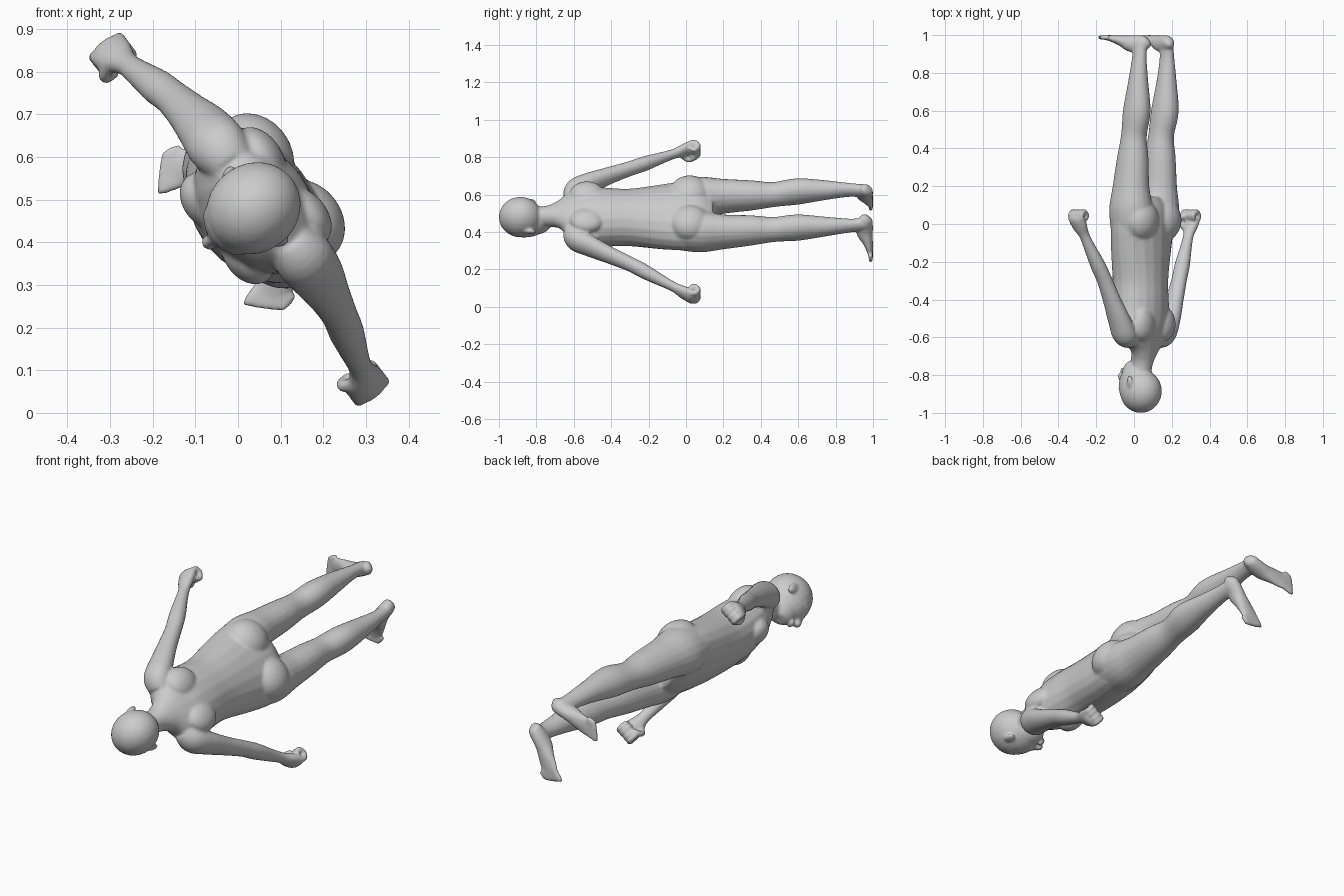
import bpy, bmesh, math
from mathutils import Vector, Matrix

# Body space: x = person's left, y = facing direction, z = towards the feet
bm = bmesh.new()
SEG = 20


def catmull(p, steps=5):
    p = [Vector(q) for q in p]
    out = []
    for i in range(len(p) - 1):
        a, b, c, d = p[max(i - 1, 0)], p[i], p[i + 1], p[min(i + 2, len(p) - 1)]
        for k in range(steps):
            t = k / steps
            out.append(0.5 * (2 * b + (c - a) * t + (2 * a - 5 * b + 4 * c - d) * t * t
                              + (3 * b - a - 3 * c + d) * t ** 3))
    return out + [p[-1]]


def tube(rows, sides=(1,), ref=(0, 1, 0)):
    """Loft of ellipses; each row is x, y, z, half width, half depth."""
    rows = catmull(rows)
    cen = [Vector(r[:3]) for r in rows]
    for s in sides:
        rings = []
        for i, r in enumerate(rows):
            t = (cen[min(i + 1, len(cen) - 1)] - cen[max(i - 1, 0)]).normalized()
            u = Vector(ref).cross(t).normalized()
            v = t.cross(u)
            ring = []
            for k in range(SEG):
                g = 2 * math.pi * k / SEG
                q = cen[i] + u * r[3] * math.cos(g) + v * r[4] * math.sin(g)
                ring.append(bm.verts.new((q.x * s, q.y, q.z)))
            rings.append(ring)
        for a, b in zip(rings, rings[1:]):
            for k in range(SEG):
                j = (k + 1) % SEG
                bm.faces.new((a[k], a[j], b[j], b[k]))
        bm.faces.new(rings[0])
        bm.faces.new(rings[-1])


def blob(c, r, sides=(1,), tilt=0):
    for s in sides:
        m = (Matrix.Translation((c[0] * s, c[1], c[2])) @ Matrix.Rotation(tilt * s, 4, 'Z')
             @ Matrix.Diagonal((*r, 1)))
        bmesh.ops.create_uvsphere(bm, u_segments=24, v_segments=16, radius=1, matrix=m)


BOTH = (1, -1)

# Torso and neck
tube([(0, -.03, .15, .10, .08), (0, -.025, .09, .20, .115), (0, -.02, 0, .212, .13),
      (0, -.01, -.12, .195, .137), (0, -.005, -.3, .163, .138), (0, -.01, -.43, .168, .135),
      (0, -.02, -.54, .178, .118), (0, -.03, -.62, .155, .085), (0, -.03, -.67, .09, .064),
      (0, -.015, -.73, .058, .06), (0, 0, -.82, .055, .058)])
# Buttocks, chest and shoulder blades
blob((.098, -.085, .02), (.105, .088, .11), BOTH)
blob((.08, .07, -.45), (.075, .055, .075), BOTH)
blob((.09, -.095, -.53), (.075, .05, .09), BOTH)

# Head: skull, face and jaw
blob((0, -.008, -.885), (.105, .115, .115))
tube([(0, .02, -.9, .09, .09), (0, .022, -.85, .087, .096), (0, .03, -.79, .074, .085),
      (0, .05, -.75, .05, .06), (0, .06, -.732, .03, .035)])
# Nose, brow, lips and ears
tube([(0, .105, -.86, .01, .012), (0, .118, -.825, .013, .016), (0, .124, -.803, .02, .017),
      (0, .115, -.793, .014, .01)])
blob((.035, .088, -.868), (.036, .02, .012), BOTH, -.35)
blob((0, .107, -.772), (.026, .014, .012))
blob((.1, -.01, -.835), (.012, .022, .035), BOTH, .4)

# Legs
tube([(.1, -.02, -.04, .1, .11), (.115, -.03, .08, .106, .12), (.12, -.035, .2, .088, .102),
      (.118, -.045, .35, .077, .087), (.118, -.053, .47, .065, .07),
      (.122, -.075, .6, .066, .077), (.123, -.085, .75, .05, .056),
      (.12, -.09, .88, .033, .042), (.112, -.09, .96, .033, .042)], BOTH)
# Feet
tube([(.094, -.138, .968, .014, .016), (.098, -.125, .962, .03, .033),
      (.108, -.09, .958, .034, .042), (.126, -.04, .955, .036, .045),
      (.148, .01, .971, .042, .029), (.168, .055, .982, .046, .018),
      (.18, .085, .987, .042, .013)], BOTH, (0, 0, 1))
# Toes, big toe on the inner side
for i, length in enumerate((.062, .058, .05, .04, .028)):
    r = .0145 if i == 0 else .0095
    x, y = .148 + i * .0175, .088 - i * .007
    tube([(x, y - .02, .987, r, .012), (x + length * .3, y + length * .7, .988, r, .012),
          (x + length * .4, y + length * .85, .989, r * .6, .007)], BOTH, (0, 0, 1))

# Arms down to the palm
tube([(.11, -.03, -.61, .05, .055), (.165, -.03, -.585, .062, .07),
      (.215, -.03, -.51, .052, .065), (.268, -.024, -.41, .043, .052),
      (.322, -.015, -.3, .038, .043), (.365, -.003, -.22, .038, .042),
      (.42, .013, -.12, .029, .032), (.452, .022, -.06, .025, .03),
      (.478, .03, -.015, .028, .045), (.5, .035, .025, .028, .05),
      (.505, .036, .042, .02, .044)], BOTH)
# Curled fingers and thumb
for i in range(4):
    y = -.003 + i * .025
    tube([(.506, y, .02, .014, .012), (.507, y, .052, .015, .0125),
          (.482, y, .064, .015, .0125), (.46, y, .045, .014, .012),
          (.468, y, .022, .01, .01)], BOTH)
tube([(.47, .06, -.025, .014, .014), (.458, .08, .005, .015, .015),
      (.45, .07, .033, .013, .013), (.447, .05, .042, .009, .009)], BOTH)

bmesh.ops.recalc_face_normals(bm, faces=bm.faces)
mesh = bpy.data.meshes.new("human_body")
bm.to_mesh(mesh)
bm.free()
body = bpy.data.objects.new("human_body", mesh)
bpy.context.collection.objects.link(body)

# Lay the body along y, rolled onto its front-side
L, F, D = Vector((.61, 0, -.792)), Vector((-.792, 0, -.61)), Vector((0, 1, 0))
rot = Matrix((L, F, D)).transposed().to_4x4()
body.matrix_world = Matrix.Translation((.03, 0, .475)) @ rot

# Fuse all parts into one smooth skin
rem = body.modifiers.new("fuse", 'REMESH')
rem.mode = 'VOXEL'
rem.voxel_size = .007
rem.use_smooth_shade = True
sm = body.modifiers.new("soften", 'SMOOTH')
sm.factor = .5
sm.iterations = 7
